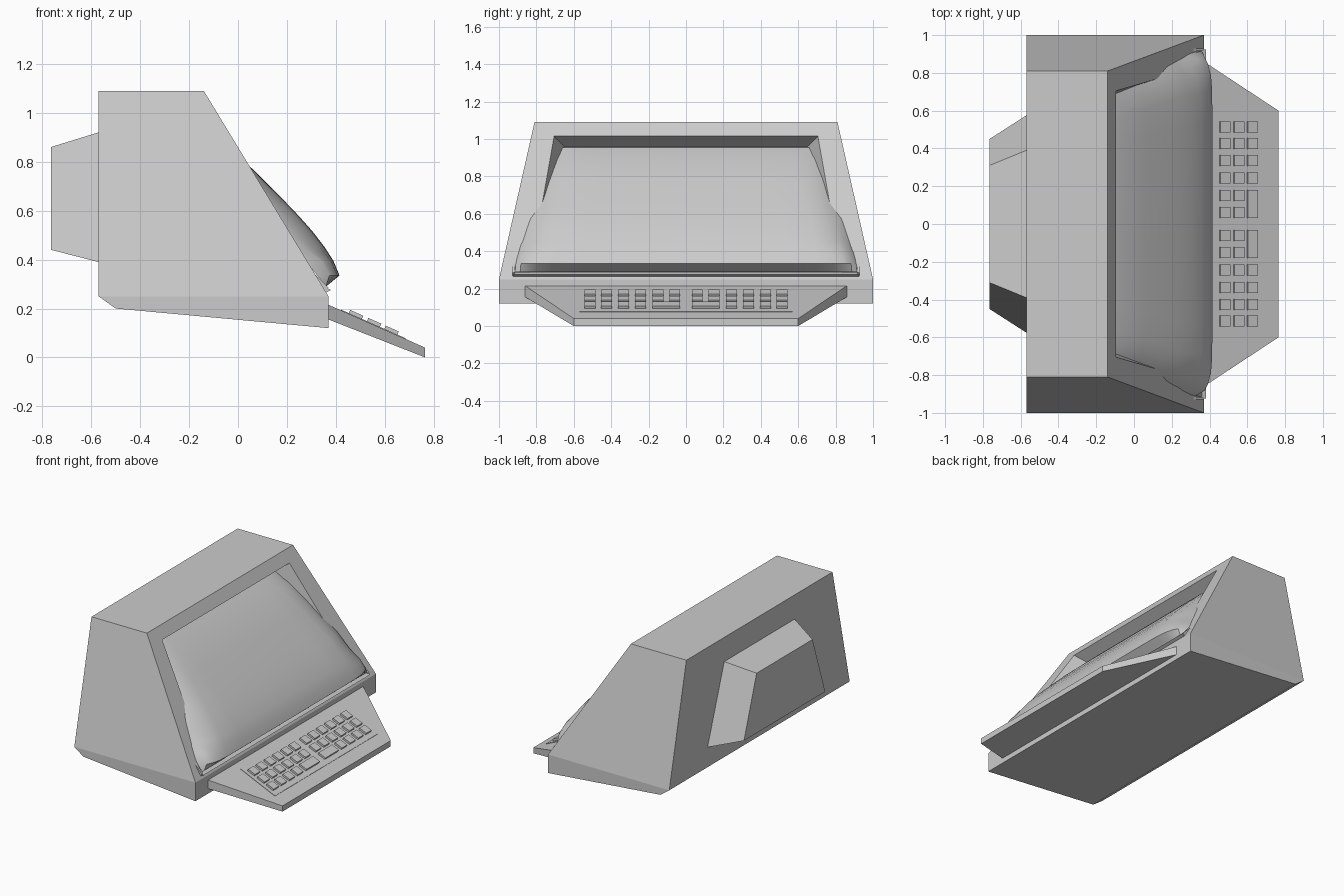
import bpy, bmesh

if "Cube" in bpy.data.objects:
    bpy.data.objects.remove(bpy.data.objects["Cube"])


def make(name, verts, faces, smooth=None):
    mesh = bpy.data.meshes.new(name)
    bm = bmesh.new()
    vs = [bm.verts.new(v) for v in verts]
    for f in faces:
        bm.faces.new([vs[i] for i in f])
    bmesh.ops.recalc_face_normals(bm, faces=bm.faces)
    bm.to_mesh(mesh)
    bm.free()
    ob = bpy.data.objects.new(name, mesh)
    bpy.context.collection.objects.link(ob)
    if smooth:
        bpy.ops.object.select_all(action='DESELECT')
        ob.select_set(True)
        bpy.context.view_layer.objects.active = ob
        bpy.ops.object.shade_smooth_by_angle(angle=smooth)
    return ob


def loft_faces(n, start=0):
    """Faces of a closed prism between two rings of n points."""
    a = [start + i for i in range(n)]
    b = [start + n + i for i in range(n)]
    return [a, b[::-1]] + [[a[i], a[(i + 1) % n], b[(i + 1) % n], b[i]] for i in range(n)]


def loft(name, ring_a, ring_b):
    return make(name, ring_a + ring_b, loft_faces(len(ring_a)))


def lerp(points, z):
    """Piecewise linear lookup in a list of (z, value), z falling."""
    for (z0, v0), (z1, v1) in zip(points, points[1:]):
        if z >= z1:
            return v0 + (v1 - v0) * (z0 - z) / (z0 - z1)
    return points[-1][1]


# Cabinet: side profile with tapering flanks and a recessed sloping front
profile = [(-0.57, 1.09, 0.81), (-0.14, 1.09, 0.81), (0.37, 0.25, 1.0),
           (0.37, 0.12, 1.0), (-0.50, 0.20, 1.0), (-0.57, 0.25, 1.0)]
verts = [(x, s * w, z) for s in (-1, 1) for x, z, w in profile]
faces = []
for i in range(6):
    j = (i + 1) % 6
    if i != 1:
        faces.append([i, j, j + 6, i + 6])
for k in (0, 6):
    faces += [[k, k + 1, k + 2, k + 5], [k + 5, k + 2, k + 3, k + 4]]


def front_x(z):
    return -0.14 + (1.09 - z) * 0.51 / 0.84


def recess_ring(depth, wide_top, wide_low):
    ring = []
    for z, w in ((1.015, wide_top), (0.28, wide_low)):
        p = (front_x(z) - 0.855 * depth, z - 0.519 * depth)
        ring.append([(p[0], -w, p[1]), (p[0], w, p[1])])
    return [ring[0][0], ring[0][1], ring[1][1], ring[1][0]]


verts += recess_ring(0, 0.705, 0.835) + recess_ring(0.11, 0.65, 0.80)
outer = [1, 7, 8, 2]
for i in range(4):
    j = (i + 1) % 4
    faces.append([outer[i], outer[j], 12 + j, 12 + i])
    faces.append([12 + i, 12 + j, 16 + j, 16 + i])
faces.append([16, 17, 18, 19])
make("cabinet", verts, faces)

# Rear housing: tapered box with a trapezoid section
loft("rear_housing",
     [(-0.57, -0.575, 0.39), (-0.57, 0.575, 0.39), (-0.57, 0.39, 0.92), (-0.57, -0.39, 0.92)],
     [(-0.765, -0.45, 0.44), (-0.765, 0.45, 0.44), (-0.765, 0.31, 0.86), (-0.765, -0.31, 0.86)])

# Screen: bulging sheet, centre profile falling away to a straight rim
centre = [(-0.17, 0.955), (-0.07, 0.89), (0.06, 0.77), (0.19, 0.64), (0.25, 0.577), (0.305, 0.515),
          (0.355, 0.45), (0.39, 0.395), (0.415, 0.335), (0.36, 0.29)]
width = [(0.955, 0.67), (0.89, 0.73), (0.77, 0.785), (0.64, 0.83), (0.577, 0.86),
         (0.45, 0.885), (0.335, 0.91), (0.28, 0.915)]
half = [(0.0, 1.0), (0.6, 1.0), (0.78, 0.97), (0.87, 0.83), (0.93, 0.55), (0.97, 0.3), (1.0, 0.0)]
columns = [(-s, f) for s, f in half[:0:-1]] + half
verts, faces = [], []
for x, z in centre:
    rim = -0.17 + 0.53 * (0.955 - z) / 0.665
    for s, f in columns:
        if z < 0.4:
            f = f ** 0.5
        verts.append((rim + f * (x - rim), s * lerp(width, z), z))
n = len(columns)
for r in range(len(centre) - 1):
    for c in range(n - 1):
        a = r * n + c
        faces.append([a, a + 1, a + n + 1, a + n])
make("screen", verts, faces, smooth=0.8)

# Thin trim under the screen, turned up at both ends
bar = [(0.335, 0.29), (0.365, 0.283), (0.38, 0.276), (0.36, 0.266), (0.335, 0.266)]
loft("lower_trim", [(x, -0.925, z) for x, z in bar], [(x, 0.925, z) for x, z in bar])
end = [(0.315, 0.34), (0.37, 0.285), (0.36, 0.266), (0.33, 0.28)]
for side, name in ((-1, "trim_end_left"), (1, "trim_end_right")):
    loft(name, [(x, side * 0.915, z) for x, z in end], [(x, side * 0.928, z) for x, z in end])

# Keyboard shelf: sloping slab narrowing towards the user
loft("keyboard_shelf",
     [(0.37, -0.86, 0.155), (0.37, 0.86, 0.155), (0.765, 0.60, 0.0), (0.765, -0.60, 0.0)],
     [(0.37, -0.86, 0.215), (0.37, 0.86, 0.215), (0.765, 0.60, 0.04), (0.765, -0.60, 0.04)])


def blocks(name, boxes):
    """Boxes (x0, x1, y0, y1, height) lying on the sloping shelf."""
    verts, faces = [], []
    for x0, x1, y0, y1, top in boxes:
        faces += loft_faces(4, len(verts))
        for h in (-0.005, top):
            for x, y in ((x0, y0), (x1, y0), (x1, y1), (x0, y1)):
                verts.append((x + 0.405 * h, y, 0.215 - 0.443 * (x - 0.37) + 0.914 * h))
    return make(name, verts, faces)


blocks("key_panel", [(0.42, 0.685, -0.57, 0.57, 0.003)])

# Keys: three rows, with a long key either side of the middle in the front row
keys = []
spots = (0.06, 0.15, 0.243, 0.335, 0.425, 0.513)
for row, x in enumerate((0.452, 0.526, 0.597)):
    for side in (-1, 1):
        spans = [(y - 0.029, y + 0.029) for y in spots]
        if row == 2:
            spans[:2] = [(spots[0] - 0.029, spots[1] + 0.029)]
        for a, b in spans:
            lo, hi = sorted((side * a, side * b))
            keys.append((x, x + 0.053, lo, hi, 0.017))
blocks("keys", keys)
